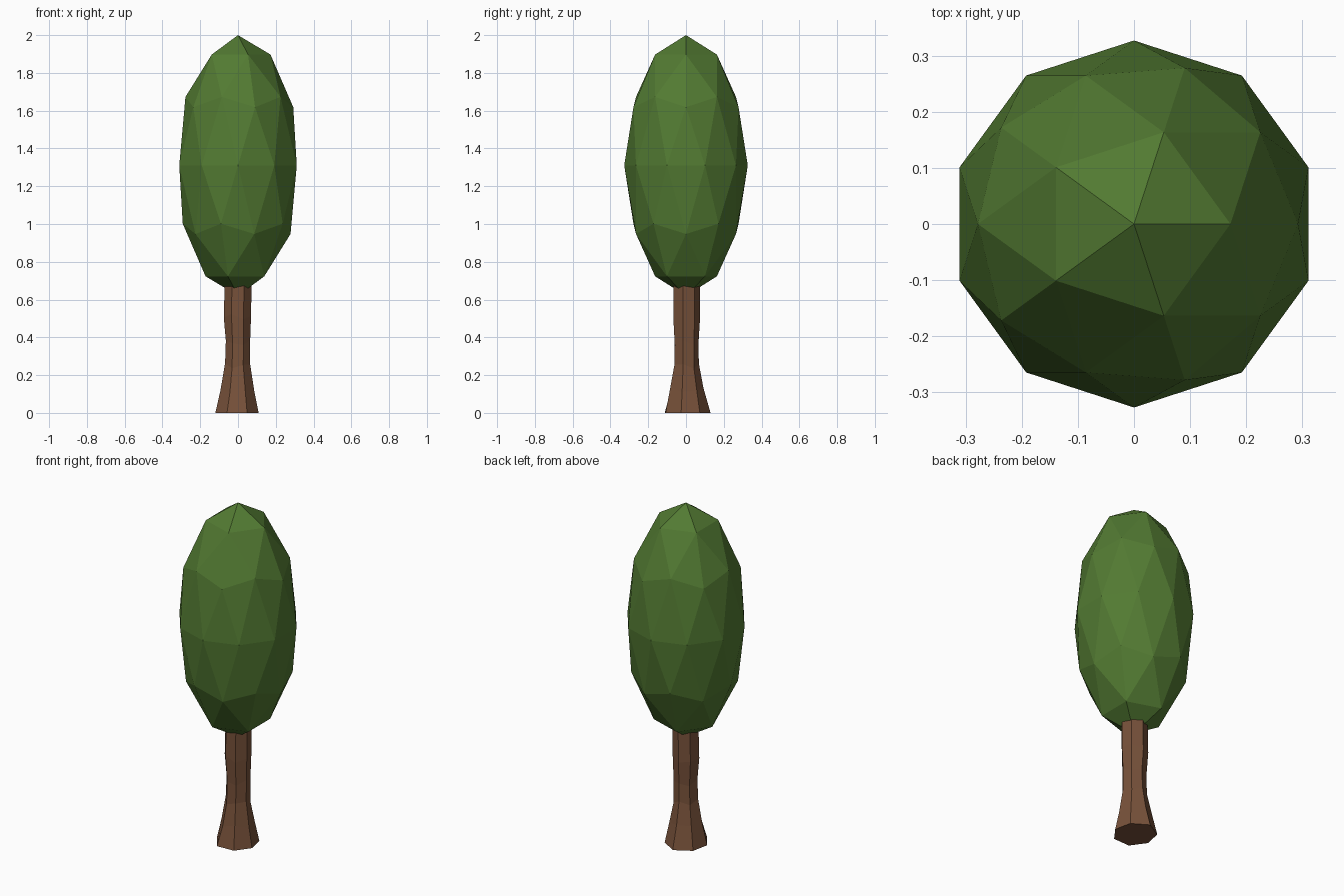
import bpy, bmesh, math

if "Cube" in bpy.data.objects:
    bpy.data.objects.remove(bpy.data.objects["Cube"])


def material(name, rgb):
    m = bpy.data.materials.new(name)
    m.diffuse_color = (*rgb, 1)
    m.use_nodes = True
    m.node_tree.nodes["Principled BSDF"].inputs["Base Color"].default_value = m.diffuse_color
    return m


def add_object(name, bm, mat):
    bmesh.ops.recalc_face_normals(bm, faces=bm.faces)
    mesh = bpy.data.meshes.new(name)
    bm.to_mesh(mesh)
    bm.free()
    mesh.materials.append(mat)
    obj = bpy.data.objects.new(name, mesh)
    bpy.context.collection.objects.link(obj)
    return obj


leaf_green = material("leaf green", (0.085, 0.195, 0.032))
bark_brown = material("bark brown", (0.185, 0.083, 0.042))

# Crown: low-poly sphere stretched upward
bm = bmesh.new()
bmesh.ops.create_icosphere(bm, subdivisions=2, radius=1)
for v in bm.verts:
    v.co = (v.co.x * 0.327, v.co.y * 0.327, 1.31 + v.co.z * 0.69)
add_object("crown", bm, leaf_green)

# Trunk: seven-sided, flared at the foot, slightly uneven
SIDES = 7
rings = [  # height, radius, x shift
    (0.0, 0.125, -0.004), (0.12, 0.092, -0.003), (0.25, 0.068, -0.002),
    (0.37, 0.066, 0.0), (0.51, 0.074, -0.003), (0.67, 0.073, 0.0),
    (0.76, 0.07, 0.0)]
foot = [1.04, 0.94, 0.93, 0.96, 1.0, 0.95, 0.97]  # uneven root corners
bm = bmesh.new()
loops = []
for z, r, dx in rings:
    loop = []
    for k in range(SIDES):
        a = math.pi / 2 - k * math.tau / SIDES
        rr = r * (foot[k] if z < 0.1 else 1)
        dz = 0.015 * math.sin(2.3 * k + 9 * z) if 0 < z < 0.7 else 0
        loop.append(bm.verts.new((rr * math.cos(a) + dx, rr * math.sin(a), z + dz)))
    loops.append(loop)
for lo, hi in zip(loops, loops[1:]):
    for k in range(SIDES):
        n = (k + 1) % SIDES
        bm.faces.new((lo[k], lo[n], hi[n], hi[k]))
bm.faces.new(loops[0])
bm.faces.new(loops[-1])
add_object("trunk", bm, bark_brown)
